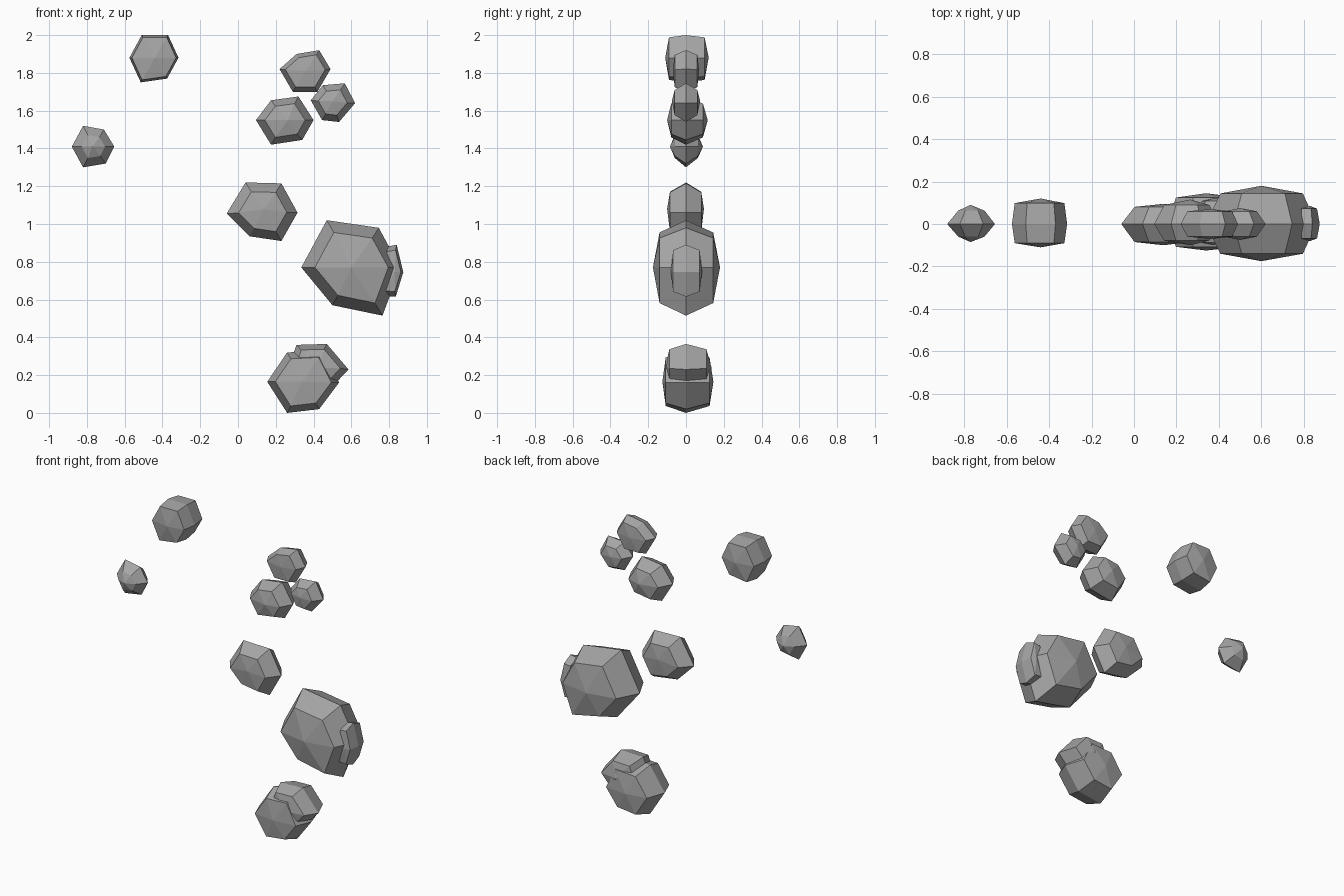
import bpy, bmesh

stone = bpy.data.materials.new("stone grey")
stone.diffuse_color = (0.38, 0.38, 0.38, 1)


def rock(name, outline, front, back, ring=0.72, depth=0.8, tip=None):
    """Faceted boulder: xz outline at y = 0, an inner ring and a tip on both sides."""
    n = len(outline)
    cx = sum(p[0] for p in outline) / n
    cz = sum(p[1] for p in outline) / n
    tx, tz = tip or (cx, cz)
    bm = bmesh.new()
    for x, z in outline:
        bm.verts.new((x, 0, z))
    for y in (-front, back):
        bm.verts.new((tx, y, tz))
        for x, z in outline:
            bm.verts.new((cx + (x - cx) * ring, y * depth, cz + (z - cz) * ring))
    res = bmesh.ops.convex_hull(bm, input=bm.verts)
    loose = {v for v in res["geom_interior"] + res["geom_unused"]
             if isinstance(v, bmesh.types.BMVert)}
    bmesh.ops.delete(bm, geom=list(loose), context="VERTS")
    bmesh.ops.recalc_face_normals(bm, faces=bm.faces)
    me = bpy.data.meshes.new(name)
    bm.to_mesh(me)
    bm.free()
    me.materials.append(stone)
    ob = bpy.data.objects.new(name, me)
    bpy.context.collection.objects.link(ob)


# Two separate rocks on the left
rock("top_left_rock", [(-.575, 1.88), (-.51, 2), (-.37, 2), (-.315, 1.88),
     (-.375, 1.77), (-.515, 1.75)], .11, .12, .9, .82, (-.44, 1.88))
rock("small_left_rock", [(-.88, 1.41), (-.82, 1.52), (-.71, 1.5), (-.655, 1.41),
     (-.70, 1.32), (-.82, 1.30)], .085, .09, .55, .7, (-.77, 1.41))

# Cluster of three at the upper right
rock("cluster_top_rock", [(.22, 1.82), (.31, 1.9), (.43, 1.92), (.49, 1.82),
     (.42, 1.7), (.29, 1.7)], .07, .07, .78, .85)
rock("cluster_right_rock", [(.385, 1.655), (.45, 1.735), (.565, 1.745), (.62, 1.64),
     (.535, 1.54), (.445, 1.55)], .075, .075, .65, .8, (.5, 1.65))
rock("cluster_lower_rock", [(.095, 1.55), (.175, 1.655), (.32, 1.675), (.40, 1.55),
     (.34, 1.445), (.175, 1.42)], .10, .115, .7, .78, (.265, 1.55))

# Middle rock
rock("middle_rock", [(-.06, 1.055), (.04, 1.22), (.23, 1.215), (.315, 1.06),
     (.23, .91), (.06, .935)], .10, .095, .68, .85, (.14, 1.08))

# Large boulder with a chip on its right side
rock("large_boulder", [(.335, .77), (.47, 1.02), (.745, .98), (.86, .77),
     (.765, .515), (.5, .57)], .175, .18, .74, .8, (.6, .77))
rock("boulder_chip", [(.76, .75), (.785, .88), (.84, .89), (.875, .745),
     (.835, .615), (.77, .62)], .08, .085, .8, .85, (.83, .745))

# Pair at the bottom
rock("bottom_rock", [(.155, .165), (.26, .32), (.45, .33), (.535, .16),
     (.43, .02), (.26, 0)], .125, .145, .78, .86, (.34, .165))
rock("bottom_cap_rock", [(.27, .25), (.31, .36), (.47, .365), (.585, .23),
     (.51, .15), (.32, .16)], .11, .135, .75, .8, (.42, .24))
